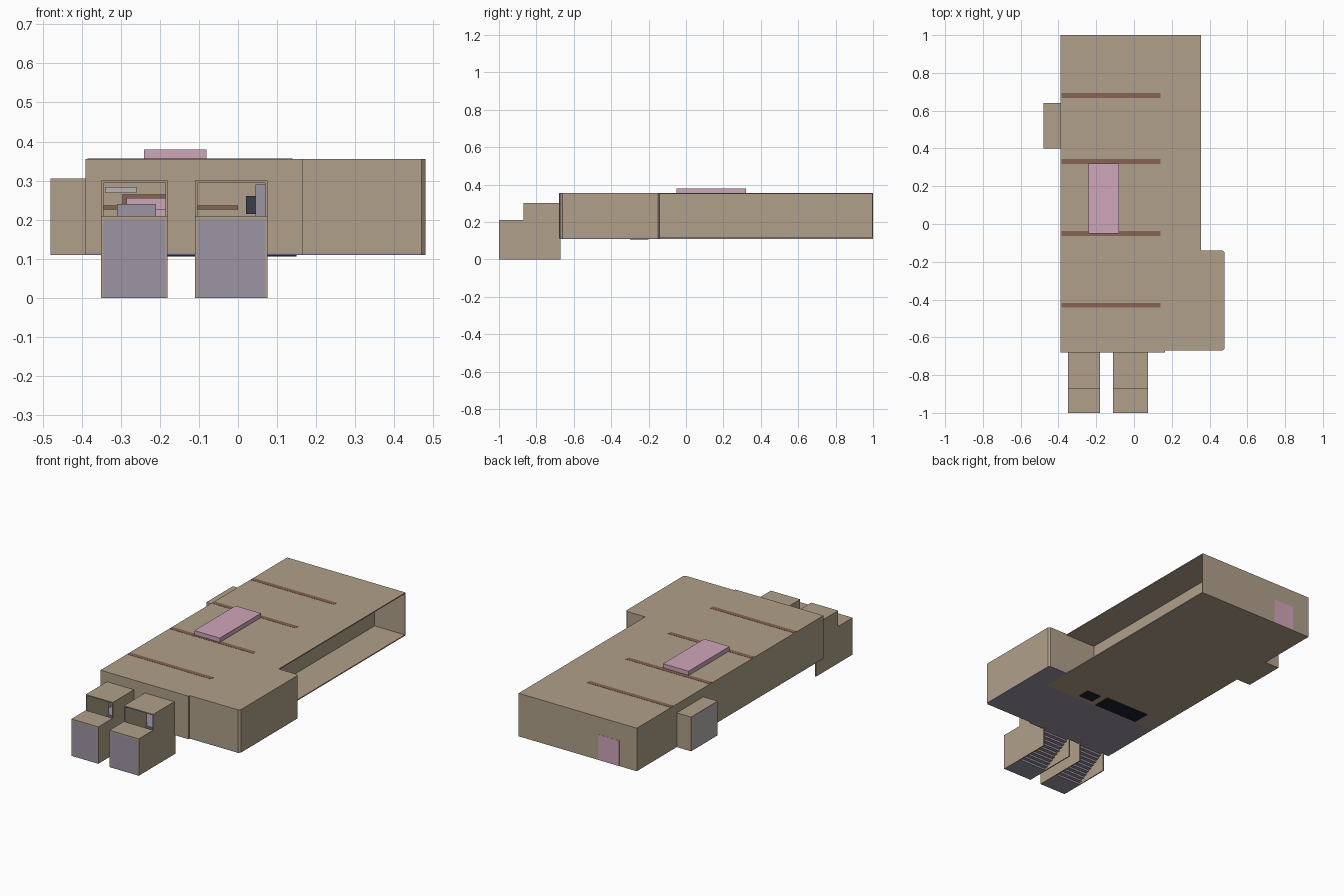
import bpy
import bmesh

cube = bpy.data.objects.get("Cube")
if cube:
    bpy.data.objects.remove(cube)


def material(name, r, g, b):
    def linear(v):
        return ((v / 255 + 0.055) / 1.055) ** 2.4
    m = bpy.data.materials.new(name)
    m.use_nodes = True
    colour = (linear(r), linear(g), linear(b), 1)
    m.diffuse_color = colour
    m.node_tree.nodes["Principled BSDF"].inputs["Base Color"].default_value = colour
    return m


TAN = material("tan plaster", 176, 160, 138)
LILAC = material("lilac grey", 156, 148, 163)
PINK = material("dusty pink", 207, 166, 186)
BROWN = material("red brown", 134, 100, 82)
GREY = material("light grey", 184, 180, 178)
NAVY = material("dark navy", 58, 62, 76)
BLACK = material("near black", 28, 33, 40)

BASE, TOP, T = 0.11, 0.355, 0.006
LEFT, RIGHT, FRONT, BACK = -0.39, 0.355, -0.68, 1
PART = 0.165                      # partition line
WING, WING_BACK = 0.48, -0.14     # side wing limits
SPLIT = -0.31                     # change of floor colour


def finish(name, bm, mat):
    mesh = bpy.data.meshes.new(name)
    bm.to_mesh(mesh)
    bm.free()
    mesh.materials.append(mat)
    ob = bpy.data.objects.new(name, mesh)
    bpy.context.collection.objects.link(ob)
    return ob


def prism(name, points, z0, z1, mat):
    """Flat slab with a polygon outline."""
    bm = bmesh.new()
    face = bm.faces.new([bm.verts.new((x, y, z0)) for x, y in points])
    out = bmesh.ops.extrude_face_region(bm, geom=[face])
    for v in out["geom"]:
        if isinstance(v, bmesh.types.BMVert):
            v.co.z = z1
    bmesh.ops.recalc_face_normals(bm, faces=bm.faces)
    return finish(name, bm, mat)


def box(name, x0, x1, y0, y1, z0, z1, mat):
    return prism(name, [(x0, y0), (x1, y0), (x1, y1), (x0, y1)], z0, z1, mat)


def wall(name, path, z0, z1, mat):
    """Thin wall along a counter-clockwise path, thickened inward."""
    bm = bmesh.new()
    low = [bm.verts.new((x, y, z0)) for x, y in path]
    high = [bm.verts.new((x, y, z1)) for x, y in path]
    for i in range(len(path) - 1):
        bm.faces.new((low[i], low[i + 1], high[i + 1], high[i]))
    ob = finish(name, bm, mat)
    mod = ob.modifiers.new("thickness", "SOLIDIFY")
    mod.thickness = T
    mod.offset = -1
    return ob


# Hall shell, with a side wing whose corners are clipped
C = 0.01
wing_path = [(PART, FRONT + C), (WING - C, FRONT + C), (WING, FRONT + 2 * C),
             (WING, WING_BACK - C), (WING - C, WING_BACK)]
outline = [(LEFT, FRONT), (PART, FRONT)] + wing_path
wall("wing_and_partition_wall", wing_path + [(PART, WING_BACK), (PART, BACK - T)],
     BASE + T, TOP - T, TAN)
wall("left_and_back_wall", [(RIGHT, BACK), (LEFT, BACK), (LEFT, FRONT)],
     BASE + T, TOP - T, TAN)
prism("roof", outline + [(RIGHT, WING_BACK), (RIGHT, BACK), (LEFT, BACK)],
      TOP - T, TOP, TAN)
prism("front_floor", outline + [(RIGHT, WING_BACK), (RIGHT, SPLIT), (LEFT, SPLIT)],
      BASE, BASE + T, LILAC)
box("hall_floor", LEFT, RIGHT, SPLIT, BACK, BASE, BASE + T, TAN)

# Stair tunnels and the pieces of front wall around their doorways
TUNNELS = {"left": (-0.11, 0.075), "right": (-0.35, -0.18)}
LOW_TOP, HIGH_TOP, STEP_Y, END_Y = 0.21, 0.3, -0.87, -0.67
STEPS = 10


def stairs(name, x0, x1):
    profile = [(-1, 0), (STEP_Y, 0)]
    run, rise = (END_Y - STEP_Y) / STEPS, BASE / STEPS
    for i in range(STEPS):
        y, z = STEP_Y + i * run, (i + 1) * rise
        profile += [(y, z), (y + run, z)]
    bm = bmesh.new()
    rows = [[bm.verts.new((x, y, z)) for x in (x0, x1)] for y, z in profile]
    for a, b in zip(rows, rows[1:]):
        bm.faces.new((a[0], a[1], b[1], b[0]))
    finish(name, bm, LILAC)


for side, (x0, x1) in TUNNELS.items():
    for edge, x in (("inner", x0), ("outer", x1 - T)):
        box(f"{side}_tunnel_low_{edge}_wall", x, x + T, -1, STEP_Y, 0, LOW_TOP, TAN)
        box(f"{side}_tunnel_high_{edge}_wall", x, x + T, STEP_Y, END_Y, 0, HIGH_TOP, TAN)
    box(f"{side}_tunnel_low_roof", x0 + T, x1 - T, -1, STEP_Y, LOW_TOP - C, LOW_TOP, TAN)
    box(f"{side}_tunnel_high_roof", x0 + T, x1 - T, STEP_Y, END_Y,
        HIGH_TOP - T, HIGH_TOP, TAN)
    box(f"{side}_tunnel_end_panel", x0 + T, x1 - T, -1, -1 + T, 0, LOW_TOP - C, LILAC)
    stairs(f"{side}_stairs", x0 + T, x1 - T)
    box(f"{side}_door_lintel", x0, x1, FRONT, FRONT + T, HIGH_TOP, TOP - T, TAN)

(lx0, lx1), (rx0, rx1) = TUNNELS["left"], TUNNELS["right"]
for name, x0, x1 in (("right", LEFT + T, rx0), ("middle", rx1, lx0), ("left", lx1, PART)):
    box(f"front_wall_{name}", x0, x1, FRONT, FRONT + T, BASE + T, TOP - T, TAN)

# Roof strips and raised skylight
for i, y in enumerate((-0.43, -0.05, 0.33, 0.68)):
    box(f"roof_strip_{i}", -0.385, 0.14, y - 0.013, y + 0.013, TOP - 0.008, TOP + 0.001, BROWN)
box("skylight", -0.24, -0.08, -0.05, 0.32, TOP, 0.38, PINK)

# Back door
box("back_door", -0.28, -0.15, BACK - T, BACK + 0.001, BASE, 0.255, PINK)

# Side annex
AX, AY0, AY1, AZ = -0.48, 0.4, 0.64, 0.305
for name, y in (("front", AY0), ("back", AY1 - T)):
    box(f"annex_{name}_wall", AX, LEFT, y, y + T, BASE, AZ, TAN)
box("annex_roof", AX, LEFT, AY0 + T, AY1 - T, AZ - T, AZ, TAN)
box("annex_floor", AX, LEFT, AY0 + T, AY1 - T, BASE, BASE + T, TAN)
box("annex_end_panel", AX, AX + T, AY0 + T, AY1 - T, BASE + T, AZ - T, GREY)

# Dark floor plates under the hall
box("large_floor_plate", -0.26, 0.02, -0.3, -0.2, BASE - 0.004, BASE, BLACK)
box("small_floor_plate", 0.06, 0.15, -0.28, -0.21, BASE - 0.004, BASE, BLACK)

# Furnishings inside the hall
box("rail", LEFT + T, 0, 0.6, 0.61, 0.226, 0.236, BROWN)
box("counter", -0.31, -0.21, -0.5, -0.4, BASE + T, 0.24, LILAC)
box("picture_frame", -0.295, -0.16, 0.5, 0.51, 0.235, 0.265, BROWN)
box("picture_panel", -0.285, -0.16, 0.49, 0.5, 0.225, 0.255, PINK)
box("ceiling_shelf", -0.34, -0.26, -0.3, -0.2, 0.268, 0.284, GREY)
box("cabinet", 0.045, 0.07, -0.5, -0.35, BASE + T, 0.29, LILAC)
box("screen", 0.02, 0.045, -0.48, -0.4, 0.215, 0.26, NAVY)
